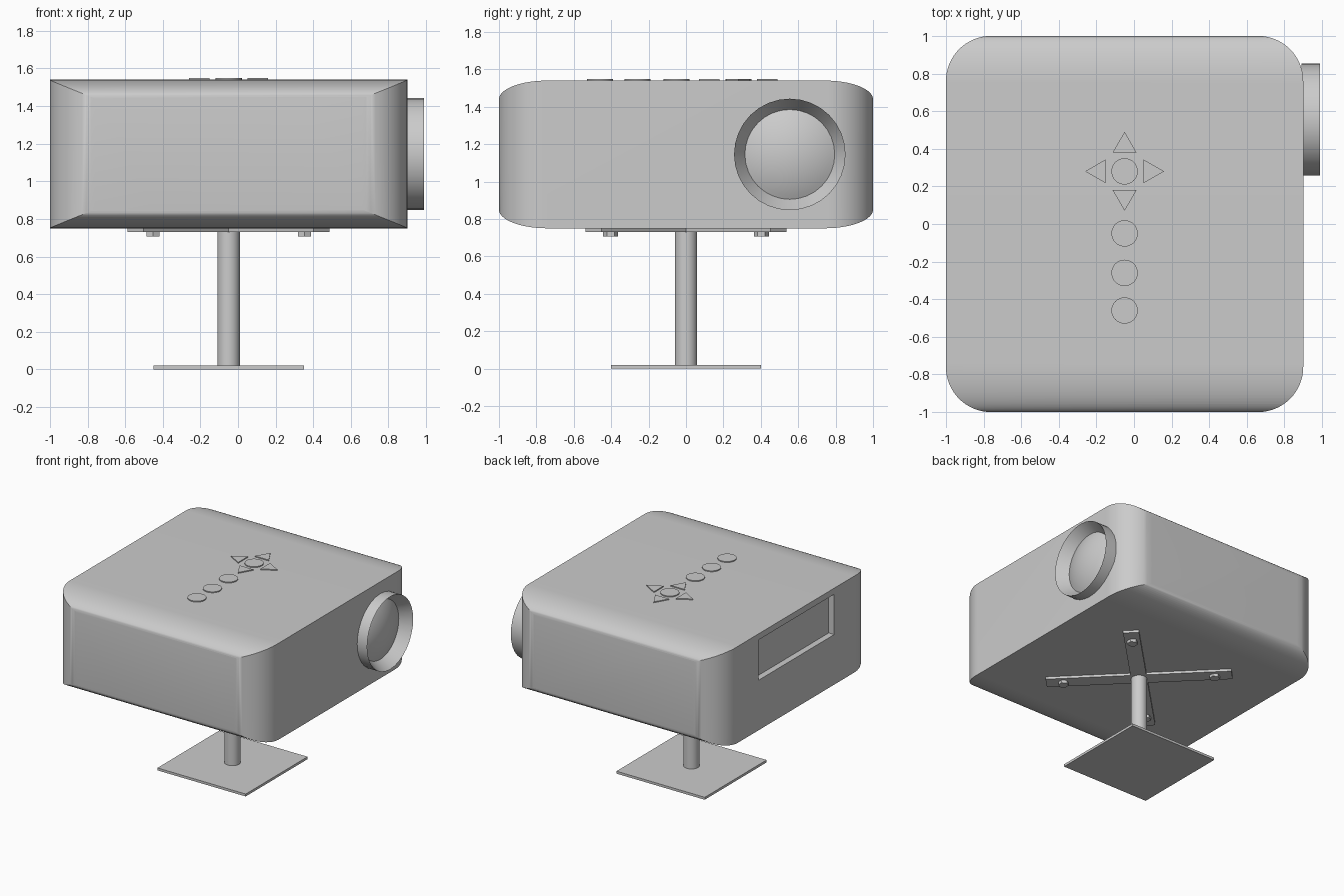
import bpy, bmesh, math
from mathutils import Vector

if "Cube" in bpy.data.objects:
    bpy.data.objects.remove(bpy.data.objects["Cube"])

CX = -0.05          # centre line of body and stand
TOP = 1.54


def make(name, bm, smooth=True):
    bmesh.ops.recalc_face_normals(bm, faces=bm.faces)
    me = bpy.data.meshes.new(name)
    bm.to_mesh(me)
    bm.free()
    ob = bpy.data.objects.new(name, me)
    bpy.context.collection.objects.link(ob)
    if smooth:
        smooth_it(ob)
    return ob


def smooth_it(ob):
    bpy.ops.object.select_all(action='DESELECT')
    ob.select_set(True)
    bpy.context.view_layer.objects.active = ob
    bpy.ops.object.shade_smooth_by_angle(angle=math.radians(30))


def rounded(hu, hv, ru, rv, n=16):
    """Rectangle outline with elliptical corners."""
    pts = []
    for k, (su, sv) in enumerate(((1, 1), (-1, 1), (-1, -1), (1, -1))):
        for i in range(n + 1):
            a = math.pi / 2 * (k + i / n)
            pts.append((su * (hu - ru) + ru * math.cos(a), sv * (hv - rv) + rv * math.sin(a)))
    return pts


def prism(name, pts, offset):
    bm = bmesh.new()
    face = bm.faces.new([bm.verts.new(p) for p in pts])
    out = bmesh.ops.extrude_face_region(bm, geom=[face])
    bmesh.ops.translate(bm, vec=offset, verts=[v for v in out['geom'] if isinstance(v, bmesh.types.BMVert)])
    return make(name, bm, False)


def box(name, centre, size, turn=0):
    bm = bmesh.new()
    bmesh.ops.create_cube(bm, size=1)
    bmesh.ops.scale(bm, vec=size, verts=bm.verts)
    ob = make(name, bm, False)
    ob.location = centre
    ob.rotation_euler.z = turn
    return ob


def cyl(name, x, y, z0, z1, r, sides=32, turn=0):
    bm = bmesh.new()
    bmesh.ops.create_cone(bm, cap_ends=True, segments=sides, radius1=r, radius2=r, depth=z1 - z0)
    ob = make(name, bm, sides > 8)
    ob.location = (x, y, (z0 + z1) / 2)
    ob.rotation_euler.z = turn
    return ob


def lathe_x(name, profile, centre, sides=32):
    """Spin (x, radius) points around an axis along x."""
    bm = bmesh.new()
    vs = [bm.verts.new((x, 0, r)) for x, r in profile]
    es = [bm.edges.new(p) for p in zip(vs, vs[1:])]
    bmesh.ops.spin(bm, geom=vs + es, cent=(0, 0, 0), axis=(1, 0, 0), angle=2 * math.pi, steps=sides)
    bmesh.ops.remove_doubles(bm, verts=bm.verts, dist=1e-4)
    ob = make(name, bm)
    ob.location = centre
    return ob


def boolean(ob, cutter, op):
    cutter.hide_render = True
    m = ob.modifiers.new(op, 'BOOLEAN')
    m.operation, m.solver, m.object = op, 'EXACT', cutter
    bpy.context.view_layer.objects.active = ob
    bpy.ops.object.modifier_apply(modifier=m.name)
    bpy.data.objects.remove(cutter)


# body: rounded plan crossed with a rounded side profile
body = prism('body', [(CX + u, v, 0.6) for u, v in rounded(0.95, 1.0, 0.24, 0.24)], (0, 0, 1.1))
side = prism('side_profile', [(-1.2, u, 1.145 + v) for u, v in rounded(1.0, 0.395, 0.26, 0.1)], (2.4, 0, 0))
boolean(body, side, 'INTERSECT')

# recessed port panel on the left side
boolean(body, box('port_cutter', (-1.0, 0, 1.325), (0.1, 0.98, 0.33)), 'DIFFERENCE')
smooth_it(body)

# lens hood with conical inside, and domed glass
lens_at = (0, 0.555, 1.145)
lathe_x('lens_hood', [(0.89, 0.298), (0.99, 0.298), (0.90, 0.24)], lens_at)
R, H = 0.24, 0.06
S = (R * R + H * H) / (2 * H)
A = math.asin(R / S)
dome = [(0.9 + H - S + S * math.cos(A * i / 10), S * math.sin(A * i / 10)) for i in range(11)]
lathe_x('lens_glass', dome, lens_at, 48)

# round buttons and direction pad
for i, y in enumerate((-0.46, -0.26, -0.05, 0.28)):
    cyl(f'round_button_{i + 1}', CX, y, TOP - 0.01, TOP + 0.008, 0.07)
for k in range(4):
    a = k * math.pi / 2
    c = Vector((CX + 0.137 * math.cos(a), 0.28 + 0.137 * math.sin(a)))
    pts = [(c.x + 0.073 * math.cos(a + j * math.tau / 3), c.y + 0.073 * math.sin(a + j * math.tau / 3), TOP - 0.01)
           for j in range(3)]
    prism(f'arrow_button_{k + 1}', pts, (0, 0, 0.018))

# stand: base plate, pole, crossed mounting bars and hex bolts
box('base_plate', (CX, 0, 0.01), (0.8, 0.8, 0.02))
cyl('pole', CX, 0, 0.01, 0.74, 0.06)
for k, s in enumerate((1, -1)):
    box(f'mount_bar_{k + 1}', (CX, 0, 0.7405), (1.4, 0.12, 0.021), s * math.pi / 4)
for sx in (-1, 1):
    for sy in (-1, 1):
        cyl(f'bolt_{sx}_{sy}', CX + 0.403 * sx, 0.403 * sy, 0.706, 0.735, 0.04, 6)
